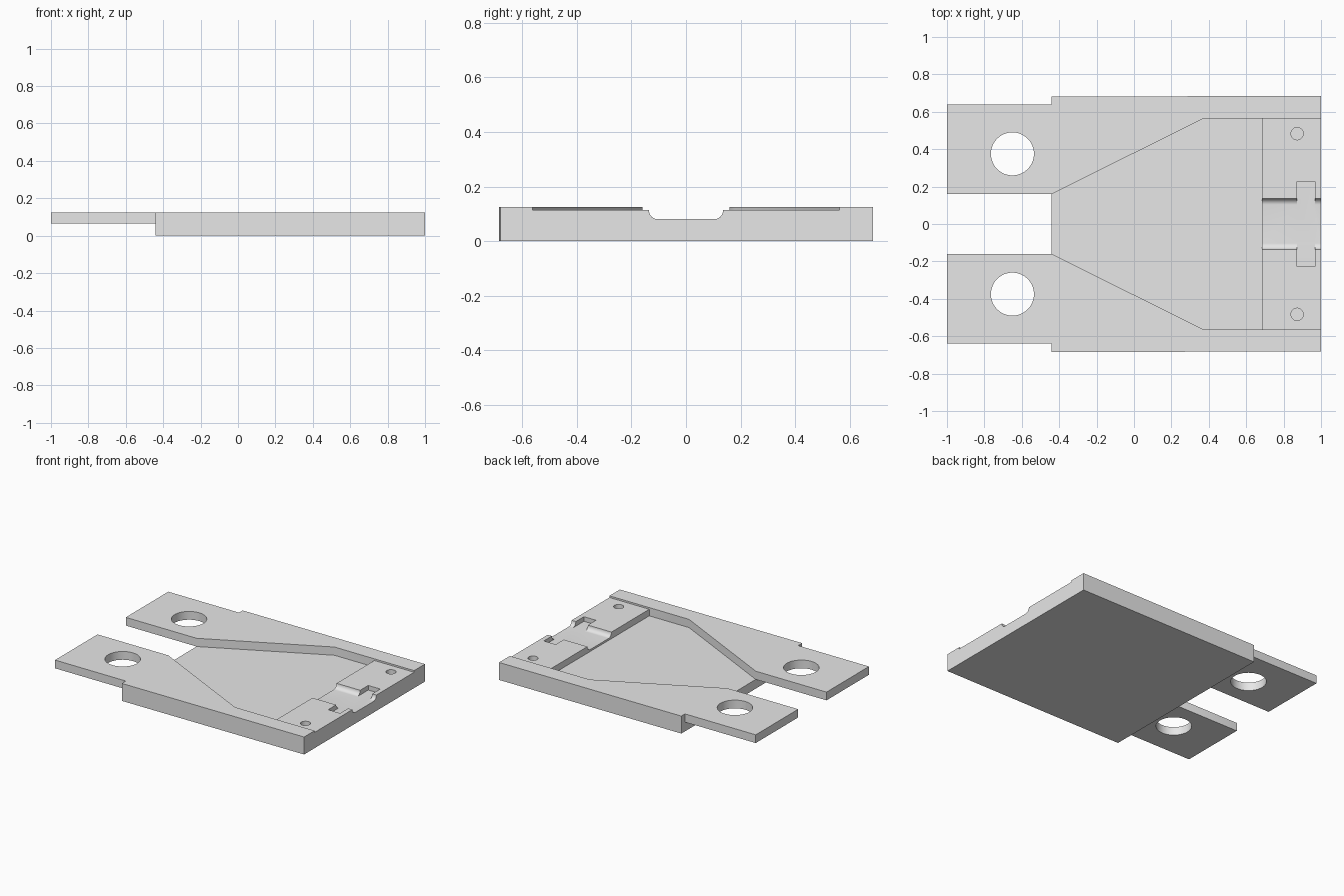
import bpy
import bmesh
from math import sin, cos, pi

old = bpy.data.objects.get("Cube")
if old:
    bpy.data.objects.remove(old, do_unlink=True)

TOP, FLOOR, LEDGE, GROOVE = 0.125, 0.066, 0.113, 0.08
ABOVE = 0.2            # cutters reach past the top
BACK = -0.44           # end of the main block

grey = bpy.data.materials.new("plain grey")
grey.use_nodes = True
colour = (0.8, 0.8, 0.8, 1)
grey.diffuse_color = colour
grey.node_tree.nodes["Principled BSDF"].inputs["Base Color"].default_value = colour


def prism(name, points, offset):
    """Closed solid swept from a planar outline of 3D points along an offset."""
    bm = bmesh.new()
    face = bm.faces.new([bm.verts.new(p) for p in points])
    swept = bmesh.ops.extrude_face_region(bm, geom=[face])["geom"]
    bmesh.ops.translate(bm, vec=offset,
                        verts=[v for v in swept if isinstance(v, bmesh.types.BMVert)])
    bmesh.ops.recalc_face_normals(bm, faces=bm.faces)
    mesh = bpy.data.meshes.new(name)
    bm.to_mesh(mesh)
    bm.free()
    mesh.materials.append(grey)
    obj = bpy.data.objects.new(name, mesh)
    bpy.context.collection.objects.link(obj)
    return obj


def slab(name, outline, low, high):
    return prism(name, [(x, y, low) for x, y in outline], (0, 0, high - low))


def box(name, x0, x1, y0, y1, low, high):
    return slab(name, [(x0, y0), (x1, y0), (x1, y1), (x0, y1)], low, high)


def disc(name, x, y, radius, low, high, sides=48):
    turn = 2 * pi / sides
    return slab(name, [(x + radius * cos(i * turn), y + radius * sin(i * turn))
                       for i in range(sides)], low, high)


def combine(target, tool, operation="DIFFERENCE"):
    """Apply a boolean and discard the tool."""
    tool.hide_render = True
    mod = target.modifiers.new("boolean", "BOOLEAN")
    mod.operation, mod.object, mod.solver = operation, tool, "EXACT"
    bpy.context.view_layer.objects.active = target
    bpy.ops.object.modifier_apply(modifier=mod.name)
    bpy.data.objects.remove(tool, do_unlink=True)


# Main block, with slightly skewed long sides
plate = slab("mounting_plate",
             [(BACK, -0.685), (1, -0.681), (1, 0.685), (BACK, 0.681)], 0, TOP)

# Two thin mounting tabs with round holes
for side in (-1, 1):
    combine(plate, box("tab", -1, BACK + 0.04, *sorted((side * 0.16, side * 0.64)),
                       FLOOR, TOP), "UNION")
    combine(plate, disc("tab_hole", -0.65, side * 0.375, 0.115, -0.1, ABOVE, 64))

# Flared pocket, opening between the tabs
half = [(BACK - 0.02, 0.15), (BACK, 0.16), (0.37, 0.563), (0.685, 0.563)]
combine(plate, slab("pocket", half + [(x, -y) for x, y in reversed(half)], FLOOR, ABOVE))

# Shallow ledge at the wide end
combine(plate, box("ledge", 0.6, 1.1, -0.563, 0.563, LEDGE, ABOVE))

# Groove with rounded lower corners, running through the ledge
R, W = 0.033, 0.136
arc = [(W - R + R * sin(a), GROOVE + R - R * cos(a))
       for a in (i * pi / 16 for i in range(9))]
profile = arc + [(W, ABOVE), (-W, ABOVE)] + [(-y, z) for y, z in reversed(arc)]
combine(plate, prism("groove", [(0.6, y, z) for y, z in profile], (0.5, 0, 0)))

# Cross slot and two blind pin holes
combine(plate, box("cross_slot", 0.872, 0.967, -0.227, 0.227, GROOVE, ABOVE))
for side in (-1, 1):
    combine(plate, disc("pin_hole", 0.872, side * 0.483, 0.033, 0.07, ABOVE, 32))

# Smooth the round walls, keep the edges sharp
bpy.ops.object.select_all(action="DESELECT")
plate.select_set(True)
bpy.context.view_layer.objects.active = plate
bpy.ops.object.shade_smooth_by_angle(angle=pi / 6)
